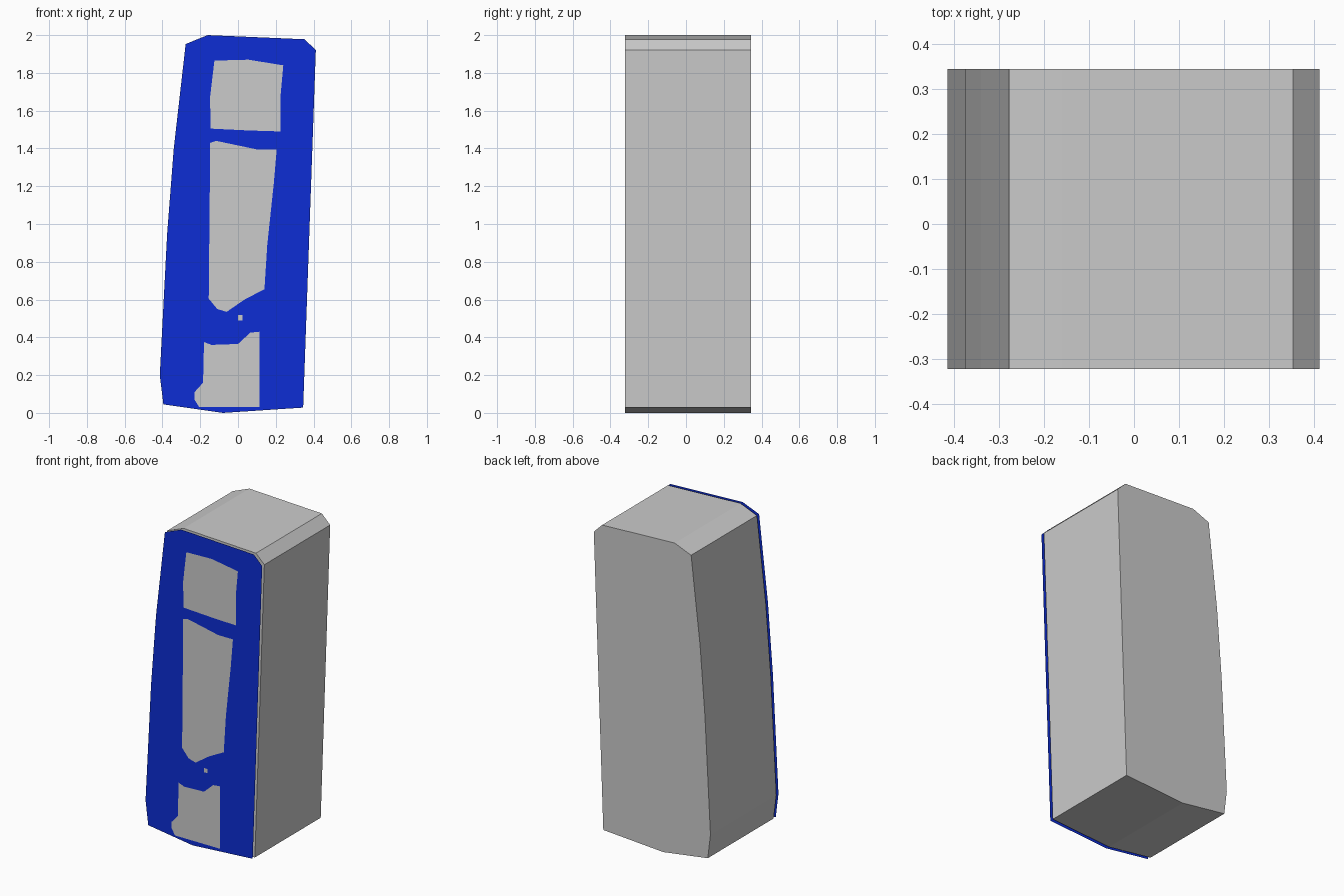
import bpy, bmesh
from mathutils import Vector
from mathutils.geometry import delaunay_2d_cdt

if "Cube" in bpy.data.objects:
    bpy.data.objects.remove(bpy.data.objects["Cube"])

FRONT, BODY_FRONT, BACK = -0.344, -0.322, 0.344


def material(name, rgb):
    m = bpy.data.materials.new(name)
    m.diffuse_color = (*rgb, 1)
    m.use_nodes = True
    m.node_tree.nodes["Principled BSDF"].inputs["Base Color"].default_value = m.diffuse_color
    return m


grey = material("light_grey", (0.6, 0.6, 0.6))
blue = material("deep_blue", (0.004, 0.026, 0.66))


def add_object(name, bm, mats):
    mesh = bpy.data.meshes.new(name)
    bm.to_mesh(mesh)
    bm.free()
    for m in mats:
        mesh.materials.append(m)
    ob = bpy.data.objects.new(name, mesh)
    bpy.context.collection.objects.link(ob)
    return ob


# Front silhouette (x, z), counter-clockwise seen from the front
outline = [(-0.08, 0.0), (0.345, 0.028), (0.412, 1.92), (0.353, 1.978),
           (-0.16, 2.0), (-0.277, 1.953), (-0.34, 1.40), (-0.375, 0.95),
           (-0.414, 0.20), (-0.395, 0.045)]

# Grey areas inside the blue front panel
windows = [
    [(-0.145, 1.505), (0.06, 1.495), (0.225, 1.49), (0.225, 1.675),
     (0.24, 1.84), (0.055, 1.87), (-0.125, 1.865), (-0.148, 1.67)],
    [(-0.155, 0.605), (-0.11, 0.55), (-0.06, 0.535), (0.035, 0.60),
     (0.14, 0.655), (0.155, 0.89), (0.19, 1.22), (0.205, 1.395),
     (0.10, 1.395), (-0.115, 1.44), (-0.147, 1.43)],
    [(0.0, 0.49), (0.025, 0.49), (0.025, 0.517), (0.0, 0.517)],
    [(-0.205, 0.03), (0.115, 0.03), (0.115, 0.43), (0.065, 0.425),
     (0.0, 0.365), (-0.14, 0.36), (-0.18, 0.375), (-0.185, 0.16),
     (-0.23, 0.11), (-0.23, 0.07)],
]

# Body: silhouette extruded front to back
bm = bmesh.new()
face = bm.faces.new([bm.verts.new((x, BODY_FRONT, z)) for x, z in outline])
extruded = bmesh.ops.extrude_face_region(bm, geom=[face], use_keep_orig=True)
bmesh.ops.translate(bm, vec=(0, BACK - BODY_FRONT, 0),
                    verts=[g for g in extruded["geom"] if isinstance(g, bmesh.types.BMVert)])
bmesh.ops.recalc_face_normals(bm, faces=bm.faces)
add_object("body", bm, [grey])

# Front panel: thin sheet just ahead of the body, cut along the grey areas
points, loops = [], []
for shape in [outline] + windows:
    loops.append(list(range(len(points), len(points) + len(shape))))
    points += [Vector(p) for p in shape]
verts, _, faces, _, _, sources = delaunay_2d_cdt(points, [], loops, 1, 1e-5)
bm = bmesh.new()
panel_verts = [bm.verts.new((v.x, FRONT, v.y)) for v in verts]
for f, src in zip(faces, sources):
    new = bm.faces.new([panel_verts[i] for i in f])
    new.material_index = 1 if any(s > 0 for s in src) else 0
    new.normal_update()
    if new.normal.y > 0:
        new.normal_flip()
add_object("front_panel", bm, [blue, grey])
